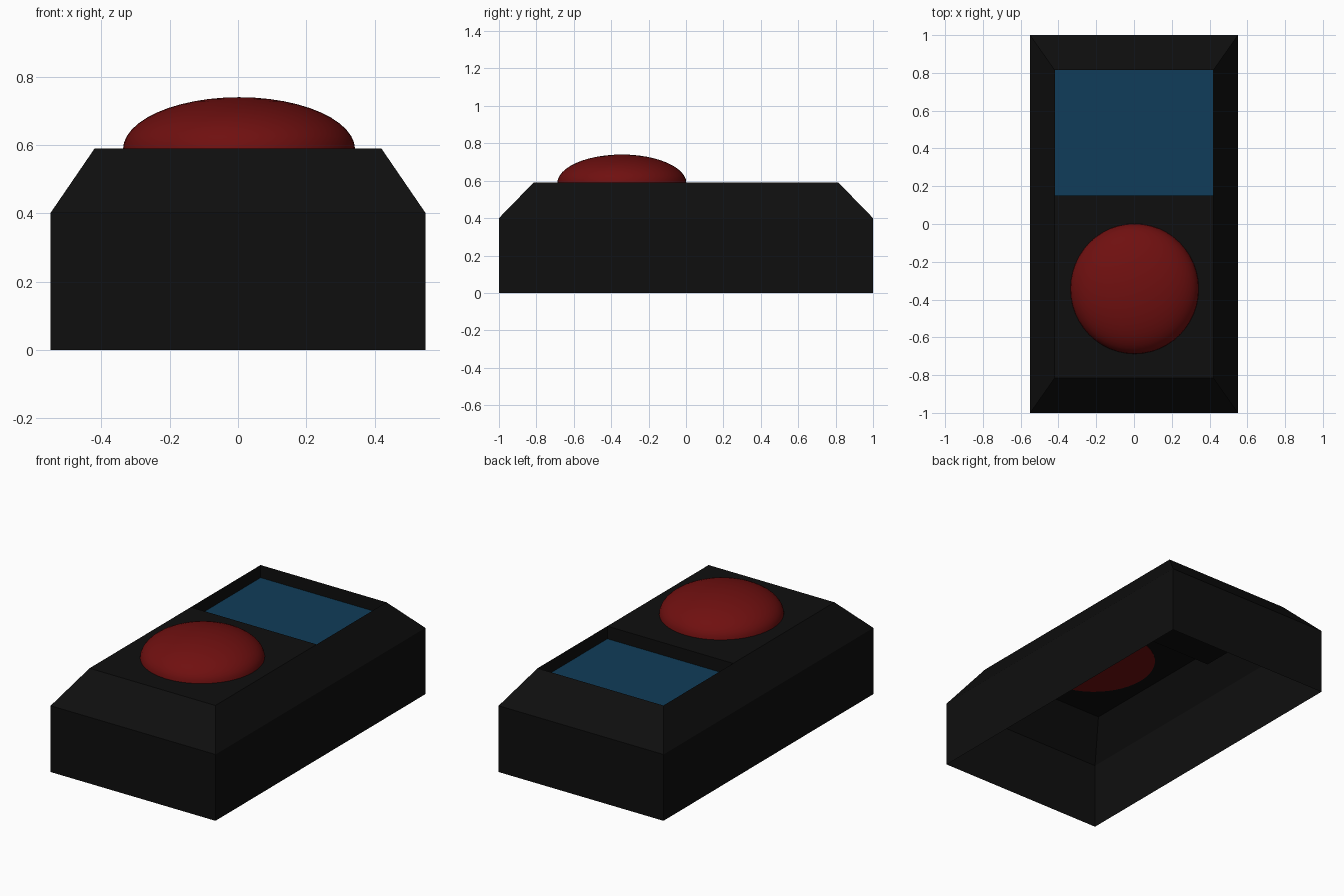
import bpy, bmesh
from mathutils import Matrix, Vector

if "Cube" in bpy.data.objects:
    bpy.data.objects.remove(bpy.data.objects["Cube"])


def material(name, rgb):
    m = bpy.data.materials.new(name)
    m.diffuse_color = (*rgb, 1.0)
    m.use_nodes = True
    m.node_tree.nodes["Principled BSDF"].inputs["Base Color"].default_value = m.diffuse_color
    return m


BLACK = material("black", (0.0045, 0.0045, 0.0045))
RED = material("red", (0.16, 0.005, 0.005))
BLUE = material("blue", (0.005, 0.046, 0.1))


def add_object(name, bm, mat):
    mesh = bpy.data.meshes.new(name)
    bm.to_mesh(mesh)
    bm.free()
    mesh.materials.append(mat)
    ob = bpy.data.objects.new(name, mesh)
    bpy.context.collection.objects.link(ob)
    return ob


TOP, FLOOR = 0.59, 0.508
TOP_X, TOP_Y, SPLIT = 0.42, 0.815, 0.15

# Housing: open-bottomed shell with sloping shoulders
bm = bmesh.new()
rings = []
for hx, hy, z in ((0.55, 1.0, 0.0), (0.55, 1.0, 0.4), (TOP_X, TOP_Y, TOP)):
    rings.append([bm.verts.new((sx * hx, sy * hy, z))
                  for sx, sy in ((-1, -1), (1, -1), (1, 1), (-1, 1))])
for lower, upper in zip(rings, rings[1:]):
    for i in range(4):
        j = (i + 1) % 4
        bm.faces.new((lower[i], lower[j], upper[j], upper[i]))
top_face = bm.faces.new(rings[-1])

# Display recess: split the top and sink its rear part
bmesh.ops.bisect_plane(bm, geom=[top_face, *top_face.edges, *top_face.verts],
                       plane_co=(0, SPLIT, 0), plane_no=(0, 1, 0))
bm.normal_update()
rear = [f for f in bm.faces
        if f.normal.z > 0.99 and f.calc_center_median().y > SPLIT]
sunk = bmesh.ops.extrude_discrete_faces(bm, faces=rear)["faces"]
bmesh.ops.translate(bm, verts=list({v for f in sunk for v in f.verts}),
                    vec=(0, 0, FLOOR - TOP))
bm.normal_update()
add_object("housing", bm, BLACK)

# Display panel: thin plate on the recess floor
bm = bmesh.new()
size = Vector((2 * TOP_X - 0.002, TOP_Y - SPLIT - 0.002, 0.006))
bmesh.ops.create_cube(bm, size=1, matrix=Matrix.Translation(
    (0, (TOP_Y + SPLIT) / 2, FLOOR + 0.0035)) @ Matrix.Diagonal((*size, 1)))
add_object("display_panel", bm, BLUE)

# Push button: flattened half sphere with a flat underside
bm = bmesh.new()
bmesh.ops.create_uvsphere(bm, u_segments=48, v_segments=24, radius=1)
bmesh.ops.bisect_plane(bm, geom=[*bm.verts, *bm.edges, *bm.faces], dist=1e-4,
                       plane_co=(0, 0, 0), plane_no=(0, 0, 1), clear_inner=True)
rim = [e for e in bm.edges if e.is_boundary]
bmesh.ops.contextual_create(bm, geom=rim)
bmesh.ops.recalc_face_normals(bm, faces=bm.faces)
bm.transform(Matrix.Translation((0.003, -0.343, TOP - 0.003))
             @ Matrix.Diagonal((0.34, 0.345, 0.153, 1)))
button = add_object("push_button", bm, RED)
bpy.context.view_layer.objects.active = button
button.select_set(True)
bpy.ops.object.shade_smooth_by_angle()
